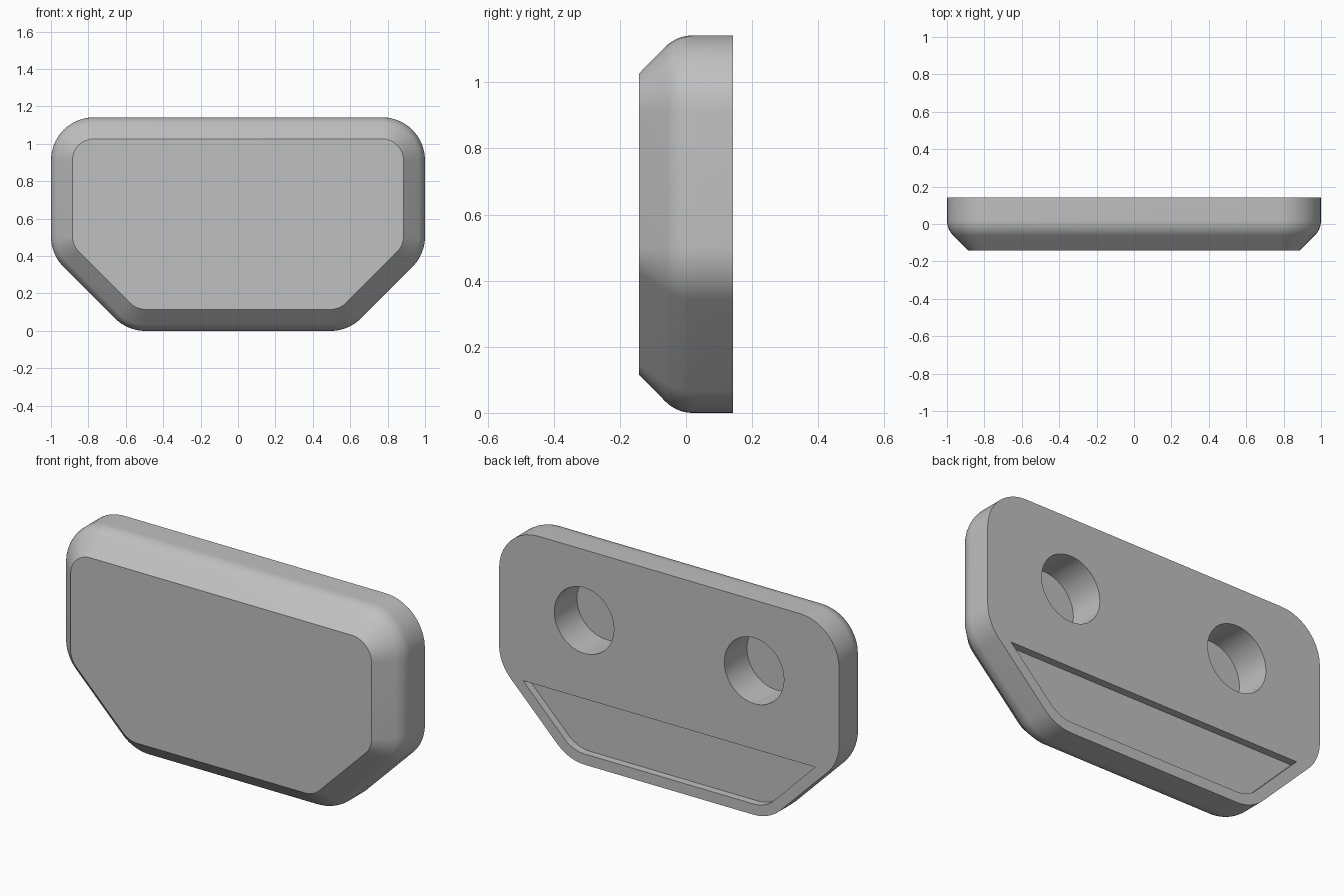
import bpy, bmesh
from math import sin, cos, radians, sqrt

if "Cube" in bpy.data.objects:
    bpy.data.objects.remove(bpy.data.objects["Cube"], do_unlink=True)

BACK, ROUND_START, EDGE = 0.142, 0.02, 0.115   # back plane, start of rounding, edge radius
CORNER = 0.23                                  # outline corner radius
POCKET_INSET, POCKET_TOP = 0.057, 0.35

# One material for the whole body
grey = bpy.data.materials.new("plain grey")
grey.use_nodes = True
grey.diffuse_color = (0.53, 0.53, 0.53, 1)
grey.node_tree.nodes["Principled BSDF"].inputs["Base Color"].default_value = grey.diffuse_color


def outline(inset, steps=10):
    """Rounded six-sided outline in x, z, shrunk by inset."""
    radius = CORNER - inset
    corners = [(0.495, CORNER, -90, -45), (0.77, 0.505, -45, 0), (0.77, 0.912, 0, 90)]
    half = []
    for cx, cz, start, end in corners:
        for i in range(steps + 1):
            a = radians(start + (end - start) * i / steps)
            half.append((cx + radius * cos(a), cz + radius * sin(a)))
    return half + [(-x, z) for x, z in reversed(half)]


def loft(name, sections):
    """Closed solid through (y, outline) sections with equal point counts."""
    bm = bmesh.new()
    rings = [[bm.verts.new((x, y, z)) for x, z in pts] for y, pts in sections]
    for a, b in zip(rings, rings[1:]):
        for i in range(len(a)):
            j = (i + 1) % len(a)
            bm.faces.new((a[i], a[j], b[j], b[i]))
    bm.faces.new(rings[0])
    bm.faces.new(rings[-1])
    bmesh.ops.recalc_face_normals(bm, faces=bm.faces)
    mesh = bpy.data.meshes.new(name)
    bm.to_mesh(mesh)
    bm.free()
    mesh.materials.append(grey)
    obj = bpy.data.objects.new(name, mesh)
    bpy.context.collection.objects.link(obj)
    return obj


def cut(target, cutter):
    cutter.hide_render = True
    mod = target.modifiers.new("cut", 'BOOLEAN')
    mod.operation, mod.solver, mod.object = 'DIFFERENCE', 'EXACT', cutter
    bpy.context.view_layer.objects.active = target
    bpy.ops.object.modifier_apply(modifier=mod.name)
    bpy.data.objects.remove(cutter, do_unlink=True)


# Body: straight wall, rounded edge, then a 45 degree chamfer to the front face
sections = [(BACK, outline(0))]
for i in range(9):
    a = radians(45 * i / 8)
    sections.append((ROUND_START - EDGE * sin(a), outline(EDGE * (1 - cos(a)))))
sections.append((-BACK, outline(EDGE)))
body = loft("body", sections)

# Two round blind holes in the back
for side in (-1, 1):
    circle = [(side * 0.5 + 0.175 * cos(radians(a)), 0.766 + 0.175 * sin(radians(a)))
              for a in range(0, 360, 5)]
    cut(body, loft("hole_cutter", [(BACK + 0.1, circle), (BACK - 0.19, circle)]))

# Shallow pocket following the lower outline of the back
top_x = 0.59 - POCKET_INSET * sqrt(2) + POCKET_TOP
lower = [p for p in outline(POCKET_INSET) if p[1] < POCKET_TOP]
n = len(lower) // 2
pocket = lower[:n] + [(top_x, POCKET_TOP), (-top_x, POCKET_TOP)] + lower[n:]
cut(body, loft("pocket_cutter", [(BACK + 0.1, pocket), (BACK - 0.04, pocket)]))

# Smooth shading with crisp edges
bpy.ops.object.select_all(action='DESELECT')
body.select_set(True)
bpy.context.view_layer.objects.active = body
bpy.ops.object.shade_smooth_by_angle(angle=radians(30))
